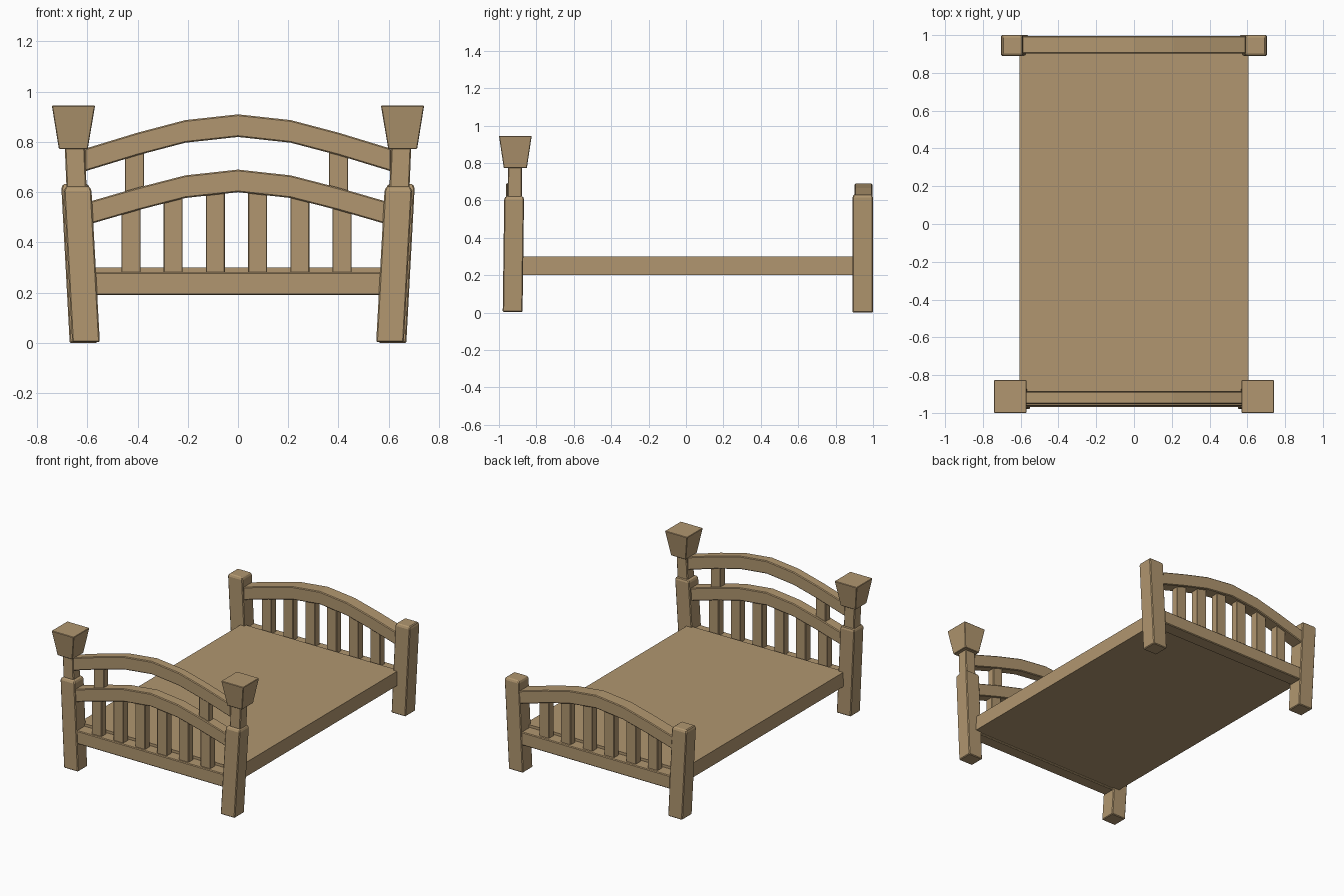
import bpy, bmesh

if "Cube" in bpy.data.objects:
    bpy.data.objects.remove(bpy.data.objects["Cube"], do_unlink=True)

wood = bpy.data.materials.new("tan wood")
wood.use_nodes = True
colour = (0.44, 0.307, 0.16, 1)
wood.diffuse_color = colour
wood.node_tree.nodes["Principled BSDF"].inputs["Base Color"].default_value = colour


def loft(name, rings, bevel=0.005):
    """Closed solid through a list of four-point rings, with a fine chamfer."""
    bm = bmesh.new()
    loops = [[bm.verts.new(p) for p in ring] for ring in rings]
    for a, b in zip(loops, loops[1:]):
        for i in range(4):
            j = (i + 1) % 4
            bm.faces.new((a[i], a[j], b[j], b[i]))
    bm.faces.new(loops[0][::-1])
    bm.faces.new(loops[-1])
    bmesh.ops.recalc_face_normals(bm, faces=bm.faces)
    mesh = bpy.data.meshes.new(name)
    bm.to_mesh(mesh)
    bm.free()
    mesh.materials.append(wood)
    obj = bpy.data.objects.new(name, mesh)
    bpy.context.collection.objects.link(obj)
    if bevel:
        mod = obj.modifiers.new("chamfer", "BEVEL")
        mod.width = bevel
        mod.segments = 1
        mod.limit_method = "ANGLE"
    return obj


def post(name, sections, side=1, bevel=0.005):
    """Upright solid; each section is (x0, x1, y0, y1, z)."""
    return loft(name, [[(side * x0, y0, z), (side * x1, y0, z),
                        (side * x1, y1, z), (side * x0, y1, z)]
                       for x0, x1, y0, y1, z in sections], bevel)


def box(name, x0, x1, y0, y1, z0, z1, bevel=0.005):
    return post(name, [(x0, x1, y0, y1, z0), (x0, x1, y0, y1, z1)], 1, bevel)


def arch(name, half, y0, y1, thick=0.09):
    """Arched rail from the (x, top z) points of its right half."""
    points = [(-x, z) for x, z in half[:0:-1]] + half
    return loft(name, [[(x, y0, z - thick), (x, y1, z - thick),
                        (x, y1, z), (x, y0, z)] for x, z in points])


LOW = [(0, 0.69), (0.21, 0.667), (0.40, 0.618), (0.60, 0.56)]
HIGH = [(0, 0.91), (0.21, 0.887), (0.40, 0.837), (0.61, 0.773)]


def slat_top(x, curve):
    """Height just inside an arched rail at x."""
    x = abs(x)
    for (xa, za), (xb, zb) in zip(curve, curve[1:]):
        if x <= xb:
            return za + (zb - za) * (x - xa) / (xb - xa) - 0.05


# Bed base
box("bed_base", -0.605, 0.605, -0.885, 0.91, 0.20, 0.30, 0)

# Leaning posts, with necks and flared caps at the tall end
for side, label in ((1, "left"), (-1, "right")):
    post("front_post_" + label, [(0.55, 0.66, -0.98, -0.874, 0.003),
                                 (0.583, 0.693, -0.972, -0.866, 0.605),
                                 (0.59, 0.686, -0.964, -0.872, 0.622)], side)
    post("front_neck_" + label, [(0.602, 0.682, -0.954, -0.878, 0.60),
                                 (0.610, 0.690, -0.952, -0.876, 0.79)], side)
    post("front_cap_" + label, [(0.598, 0.713, -0.974, -0.851, 0.772),
                                (0.569, 0.741, -1.0, -0.825, 0.945)], side, 0.003)
    post("rear_post_" + label, [(0.56, 0.67, 0.89, 1.0, 0.0),
                                (0.59, 0.703, 0.89, 1.0, 0.615),
                                (0.597, 0.697, 0.897, 0.993, 0.632)], side)

# Arched rails and bottom rails
arch("front_lower_arch", LOW, -0.963, -0.885)
arch("front_upper_arch", HIGH, -0.953, -0.887)
arch("rear_arch", LOW, 0.902, 0.996)
box("front_bottom_rail", -0.575, 0.575, -0.968, -0.88, 0.19, 0.282)
box("rear_bottom_rail", -0.575, 0.575, 0.902, 0.996, 0.19, 0.282)

# Slats of both ends
for i in range(6):
    x = -0.426 + 0.168 * i
    for end, y in (("front", -0.924), ("rear", 0.949)):
        box(f"{end}_slat_{i + 1}", x - 0.038, x + 0.038, y - 0.027, y + 0.027,
            0.26, slat_top(x, LOW), 0.003)

# Short uprights between the two front arches
for i, x in enumerate((-0.412, 0.40)):
    box(f"front_upright_{i + 1}", x - 0.038, x + 0.038, -0.948, -0.896,
        slat_top(x, LOW), slat_top(x, HIGH), 0.003)
